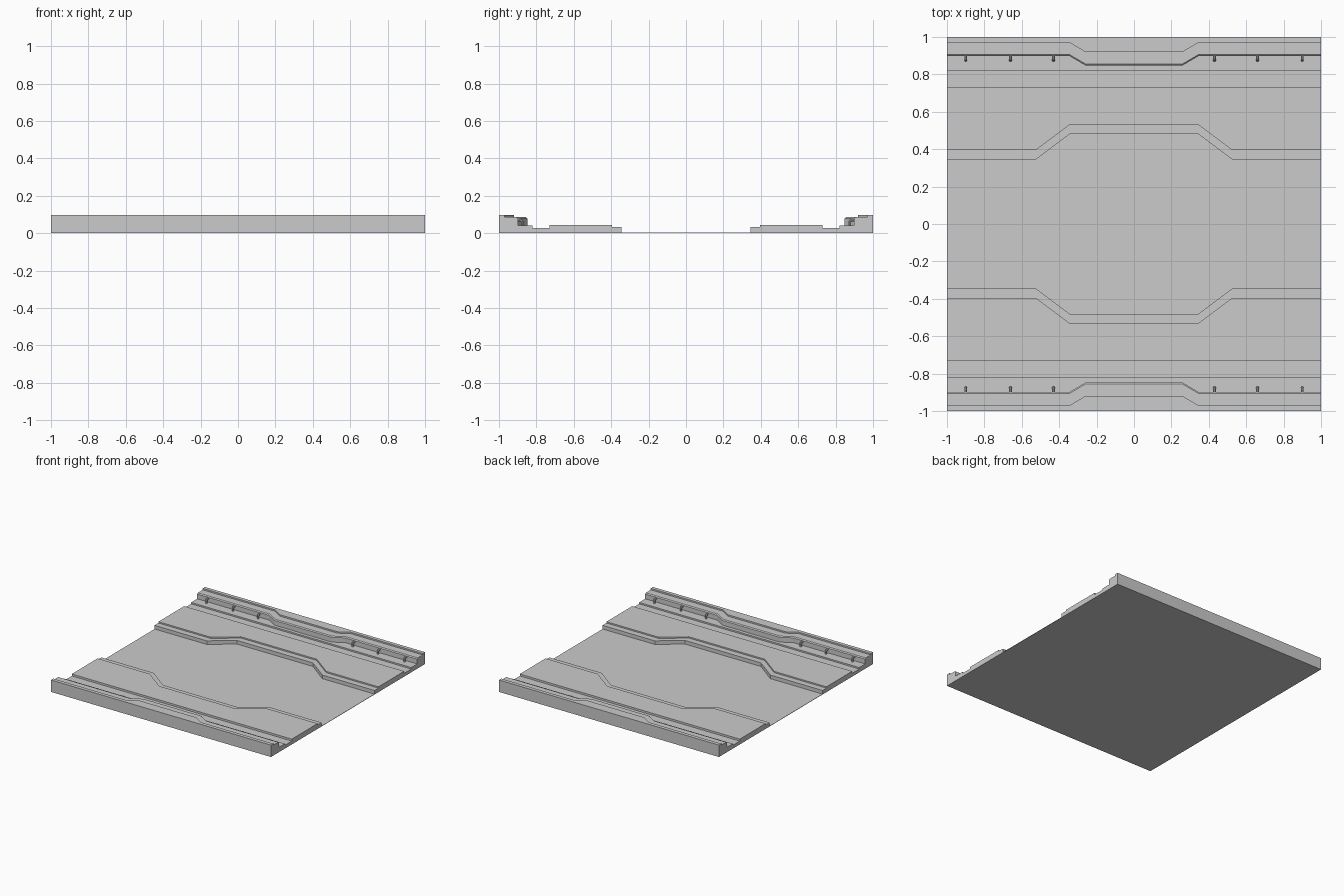
import bpy, bmesh
from math import sin, cos, pi
from mathutils import Vector

cube = bpy.data.objects.get("Cube")
if cube:
    bpy.data.objects.remove(cube)

grey = bpy.data.materials.new("light_grey")
grey.use_nodes = True
GREY = (0.6, 0.6, 0.6, 1)
grey.diffuse_color = GREY
grey.node_tree.nodes["Principled BSDF"].inputs["Base Color"].default_value = GREY


def add_object(name, bm):
    bmesh.ops.recalc_face_normals(bm, faces=bm.faces)
    mesh = bpy.data.meshes.new(name)
    bm.to_mesh(mesh)
    bm.free()
    mesh.materials.append(grey)
    obj = bpy.data.objects.new(name, mesh)
    bpy.context.collection.objects.link(obj)
    return obj


def loft(bm, rings):
    """Skin a list of closed rings and cap both ends."""
    rows = [[bm.verts.new(p) for p in ring] for ring in rings]
    for a, b in zip(rows, rows[1:]):
        for i in range(len(a)):
            j = (i + 1) % len(a)
            bm.faces.new((a[i], a[j], b[j], b[i]))
    bm.faces.new(rows[0])
    bm.faces.new(rows[-1])


# Floor panel: half section of (y, z), shifted by the recess and the wall bulge
def half_section(recess, bulge):
    return [
        (0.345 + recess, 0.003), (0.345 + recess, 0.033),   # inner step
        (0.395 + recess, 0.033), (0.395 + recess, 0.044),   # raised deck
        (0.73, 0.044), (0.73, 0.028),                       # gutter
        (0.82, 0.028), (0.82, 0.040),                       # shelf
        (0.898 - bulge, 0.040), (0.898 - bulge, 0.079),     # side wall
        (0.906 - bulge, 0.086),                             # wall chamfer
        (0.970 - bulge, 0.086), (0.970 - bulge, 0.098),     # top rim
        (1.0, 0.098), (1.0, 0.0),
    ]


def section(x, recess, bulge):
    half = half_section(recess, bulge)
    return [(x, y, z) for y, z in half] + [(x, -y, z) for y, z in reversed(half)]


stations = [(1.0, 0, 0), (0.525, 0, 0), (0.345, 0.135, 0), (0.26, 0.135, 0.05)]
full = [(-x, r, b) for x, r, b in stations] + stations[::-1]
bm = bmesh.new()
loft(bm, [section(*s) for s in full])
add_object("floor_panel", bm)


# Small elbow pipes from the side walls down to the shelves
def elbow(bm, x, side, radius=0.008, sides=8):
    path = [(0.902, 0.070, 0)]
    for k in range(4):
        a = k * pi / 6
        path.append((0.886 - 0.010 * sin(a), 0.060 + 0.010 * cos(a), a))
    path.append((0.876, 0.038, pi / 2))
    rings = []
    for y, z, a in path:
        ring = []
        for k in range(sides):
            t = 2 * pi * (k + 0.5) / sides
            u, v = radius * cos(t), radius * sin(t)
            ring.append(Vector((x + u, side * (y - v * sin(a)), z + v * cos(a))))
        rings.append(ring)
    loft(bm, rings)


for side, name in ((1, "back_pipes"), (-1, "front_pipes")):
    bm = bmesh.new()
    for x in (0.43, 0.66, 0.90):
        for sx in (1, -1):
            elbow(bm, sx * x, side)
    add_object(name, bm)
